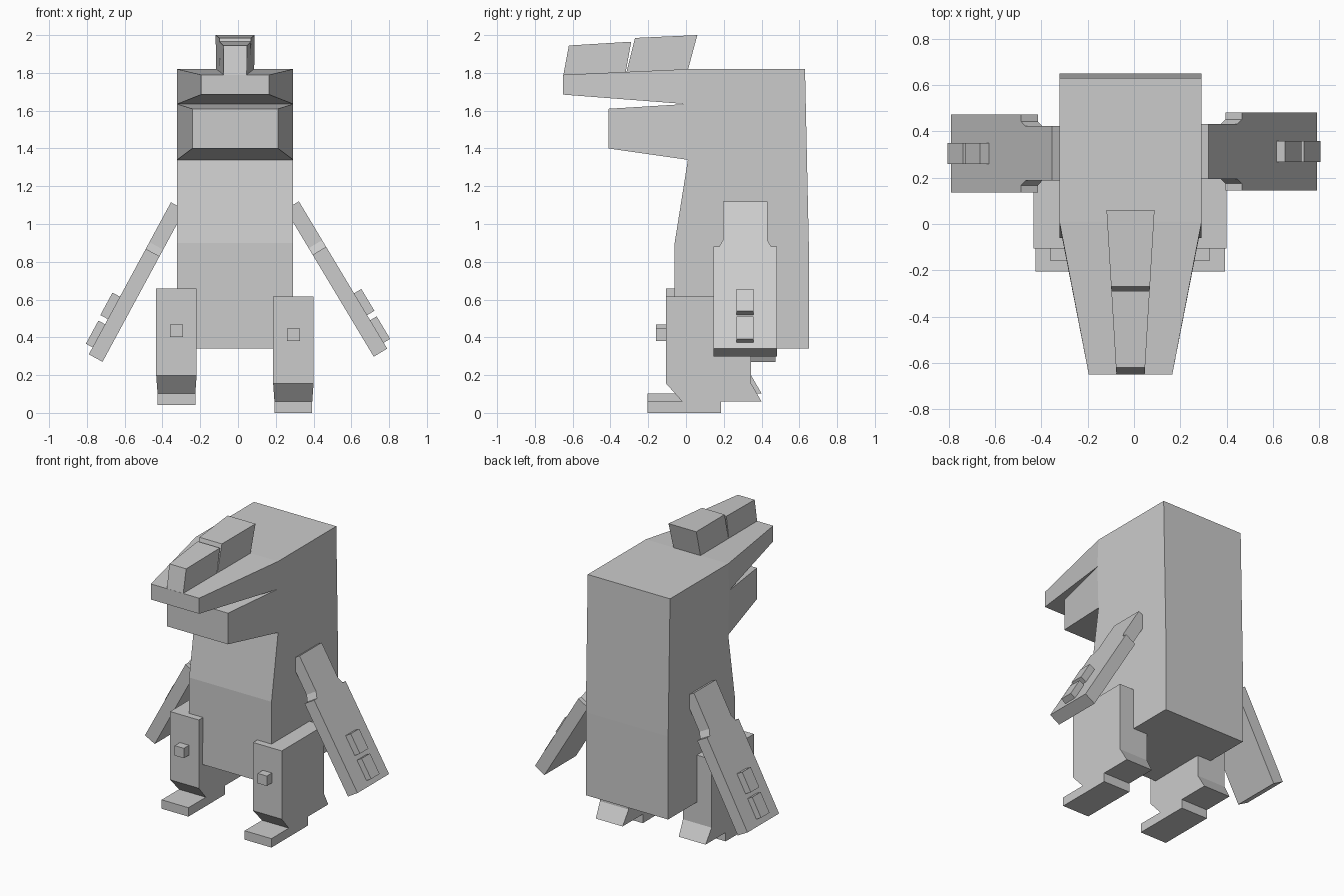
import bpy
import bmesh
from mathutils import Vector

cube = bpy.data.objects.get("Cube")
if cube:
    bpy.data.objects.remove(cube, do_unlink=True)

grey = bpy.data.materials.new("plain_grey")
grey.use_nodes = True
GREY = (0.6, 0.6, 0.6, 1)
grey.diffuse_color = GREY
for node in grey.node_tree.nodes:
    if node.type == 'BSDF_PRINCIPLED':
        node.inputs["Base Color"].default_value = GREY

MID = -0.015  # centre line of the torso and head


def prism(name, side_a, side_b, panels=None):
    """Close two matching outlines into a solid; panels split the end caps."""
    bm = bmesh.new()
    a = [bm.verts.new(p) for p in side_a]
    b = [bm.verts.new(p) for p in side_b]
    n = len(a)
    for panel in panels or [range(n)]:
        bm.faces.new([a[i] for i in panel])
        bm.faces.new([b[i] for i in reversed(panel)])
    for i in range(n):
        j = (i + 1) % n
        bm.faces.new([a[j], a[i], b[i], b[j]])
    bmesh.ops.recalc_face_normals(bm, faces=bm.faces[:])
    mesh = bpy.data.meshes.new(name)
    bm.to_mesh(mesh)
    bm.free()
    mesh.materials.append(grey)
    obj = bpy.data.objects.new(name, mesh)
    bpy.context.collection.objects.link(obj)
    return obj


def side_profile(name, outline, half, centre=MID, panels=None):
    """Extrude a (y, z) outline across x, with half width given by a rule."""
    prism(name,
          [(centre - half(y, z), y, z) for y, z in outline],
          [(centre + half(y, z), y, z) for y, z in outline], panels)


# Torso, upper snout and lower jaw in one outline
body = [(0.63, 1.82), (0.65, 0.9), (0.65, 0.34), (-0.06, 0.34), (-0.06, 0.9),
        (0.01, 1.34), (-0.41, 1.40), (-0.41, 1.61), (0, 1.635),
        (-0.65, 1.685), (-0.65, 1.79), (0.01, 1.82)]
side_profile("body_and_head", body,
             lambda y, z: 0.307 + (0.195 * y if y < -0.1 else 0),
             panels=[[0, 1, 2, 3, 4, 5, 8, 11], [5, 6, 7, 8], [8, 9, 10, 11]])


# Two tapering crest blocks on the snout
def crest_width(y, z):
    return 0.1 + 0.06 * y


side_profile("rear_crest", [(-0.315, 1.805), (-0.27, 1.985), (0.06, 2.0), (0.01, 1.815)],
             crest_width)
side_profile("front_crest", [(-0.65, 1.785), (-0.62, 1.945), (-0.29, 1.965), (-0.32, 1.80)],
             crest_width)

# Legs with overhanging shins, toes and heels, plus a knee stud
leg = [(-0.105, 0.615), (-0.105, 0.155), (-0.02, 0.06), (-0.205, 0.06), (-0.205, 0),
       (0.185, 0), (0.185, 0.06), (0.40, 0.06), (0.345, 0.155), (0.345, 0.615)]
stud = [(-0.16, 0.38), (-0.16, 0.447), (-0.10, 0.447), (-0.10, 0.38)]
for side, x, lift, stud_x in (("left", 0.293, 0, 0.293), ("right", -0.326, 0.043, -0.326)):
    side_profile(side + "_leg", [(y, z + lift) for y, z in leg],
                 lambda y, z: 0.1 if z < 0.12 else 0.107, x)
    side_profile(side + "_knee_stud", [(y, z + lift / 2) for y, z in stud],
                 lambda y, z: 0.034, stud_x)


# Slab arms: an outline of (offset in y, distance along arm), pushed inward
def arm(side, top, end, y_mid):
    along = (end - top).normalized()
    sign = 1 if end.x > 0 else -1
    outward = Vector((-along.z * sign, 0, along.x * sign))
    length = (end - top).length

    def slab(name, outline, low, high):
        ring = [top + along * t + Vector((0, y_mid + y, 0)) for y, t in outline]
        prism(side + name, [p + outward * low for p in ring],
              [p + outward * high for p in ring])

    half = [(0.118, 0), (0.118, 0.24), (0.138, 0.28), (0.168, 0.28), (0.168, length)]
    slab("_arm", half + [(-y, t) for y, t in reversed(half)], -0.083, 0)
    for name, start, stop, height in (("_upper_plate", 0.568, 0.703, 0.045),
                                      ("_lower_plate", 0.734, 0.873, 0.04)):
        slab(name, [(-0.045, start), (0.045, start), (0.045, stop), (-0.045, stop)],
             -0.01, height)


arm("left", Vector((0.322, 0, 1.12)), Vector((0.79, 0, 0.34)), 0.313)
arm("right", Vector((-0.355, 0, 1.115)), Vector((-0.79, 0, 0.31)), 0.305)
